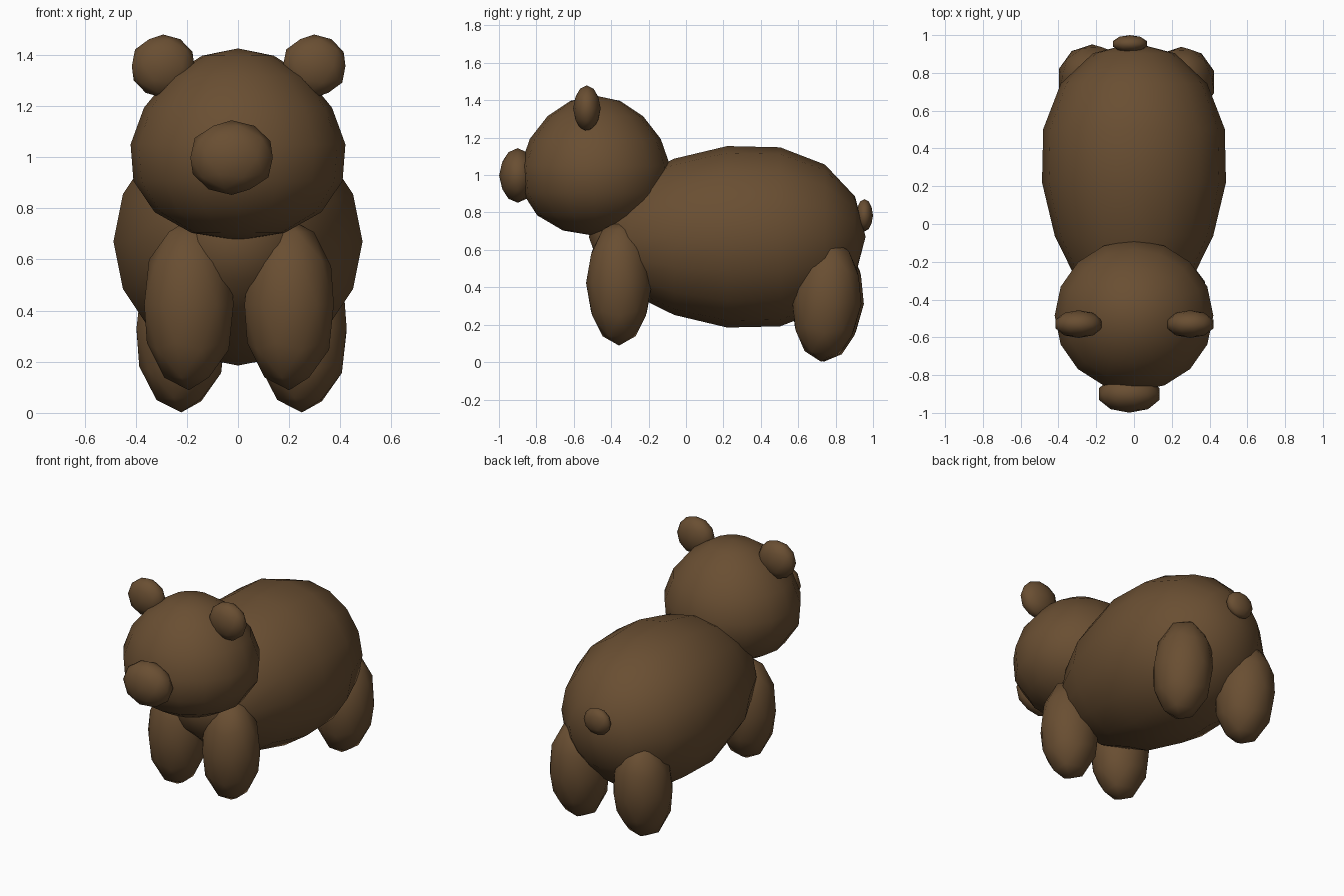
import bpy, bmesh
from mathutils import Matrix, Euler, Vector

if "Cube" in bpy.data.objects:
    bpy.data.objects.remove(bpy.data.objects["Cube"])

brown = bpy.data.materials.new("brown fur")
brown.diffuse_color = (0.142, 0.077, 0.032, 1)
brown.use_nodes = True
brown.node_tree.nodes["Principled BSDF"].inputs["Base Color"].default_value = brown.diffuse_color


def blob(name, centre, radii, rot=(0, 0, 0), fine=False, taper=None, pole=(0, 0, 0)):
    """Low-poly ellipsoid; taper = (axis, rate) swells the other two axes along it."""
    bm = bmesh.new()
    if fine:
        bmesh.ops.create_uvsphere(bm, u_segments=16, v_segments=8, radius=1)
    else:
        bmesh.ops.create_icosphere(bm, subdivisions=2, radius=1.02)
    bmesh.ops.transform(bm, matrix=Euler(pole).to_matrix().to_4x4(), verts=bm.verts)
    for v in bm.verts:
        v.co = Vector([c * r for c, r in zip(v.co, radii)])
        if taper:
            axis, rate = taper
            k = 1 + rate * v.co[axis]
            for i in range(3):
                if i != axis:
                    v.co[i] *= k
    m = Matrix.Translation(centre) @ Euler(rot).to_matrix().to_4x4()
    bmesh.ops.transform(bm, matrix=m, verts=bm.verts)
    for f in bm.faces:
        f.smooth = True
    me = bpy.data.meshes.new(name)
    bm.to_mesh(me)
    bm.free()
    me.materials.append(brown)
    ob = bpy.data.objects.new(name, me)
    bpy.context.collection.objects.link(ob)
    return ob


# Torso: egg swelling towards the rump
blob("body", (0, 0.22, 0.67), (0.487, 0.74, 0.485), fine=True,
     taper=(1, 0.24), pole=(1.5708, 0, 0))

# Head: egg with a wider jaw
blob("head", (0, -0.485, 1.05), (0.42, 0.40, 0.375), fine=True, taper=(2, -0.37))

# Snout and tail
blob("snout", (-0.025, -0.90, 0.998), (0.166, 0.097, 0.143))
blob("tail", (-0.022, 0.954, 0.785), (0.093, 0.045, 0.085))

# Ears
for side, x in (("left", -0.293), ("right", 0.298)):
    blob(side + "_ear", (x, -0.53, 1.356), (0.126, 0.072, 0.121))

# Front legs
for side, x in (("left", -0.192), ("right", 0.200)):
    blob(side + "_front_leg", (x, -0.358, 0.423), (0.18, 0.173, 0.328))

# Hind legs, leaning slightly back at the top
for side, x, y in (("left", -0.222, 0.765), ("right", 0.250, 0.752)):
    blob(side + "_hind_leg", (x, y, 0.327), (0.18, 0.183, 0.32), rot=(-0.09, 0, 0))
